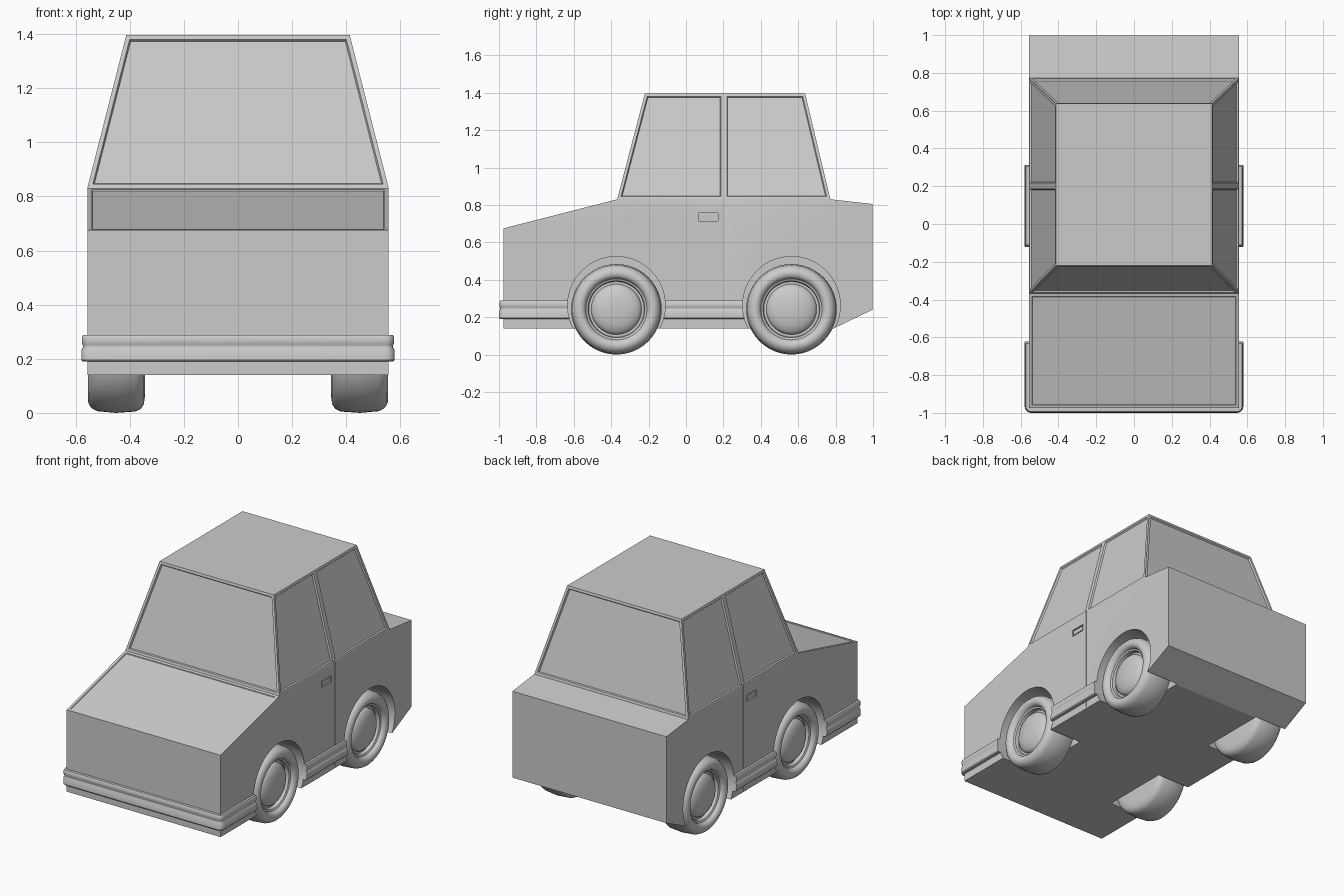
import bpy, bmesh, math
from mathutils import Vector, Matrix

if "Cube" in bpy.data.objects:
    bpy.data.objects.remove(bpy.data.objects["Cube"])

grey = bpy.data.materials.new("light grey")
grey.diffuse_color = (0.6, 0.6, 0.6, 1)
grey.use_nodes = True
grey.node_tree.nodes["Principled BSDF"].inputs["Base Color"].default_value = grey.diffuse_color

def make(name, bm):
    bmesh.ops.recalc_face_normals(bm, faces=bm.faces)
    me = bpy.data.meshes.new(name)
    bm.to_mesh(me)
    bm.free()
    ob = bpy.data.objects.new(name, me)
    me.materials.append(grey)
    bpy.context.collection.objects.link(ob)
    return ob

def activate(ob):
    bpy.ops.object.select_all(action='DESELECT')
    ob.select_set(True)
    bpy.context.view_layer.objects.active = ob

def smooth(ob, deg=35):
    activate(ob)
    bpy.ops.object.shade_smooth_by_angle(angle=math.radians(deg))

def cut(ob, cutter):
    m = ob.modifiers.new("cut", 'BOOLEAN')
    m.operation, m.object, m.solver = 'DIFFERENCE', cutter, 'EXACT'
    activate(ob)
    bpy.ops.object.modifier_apply(modifier=m.name)

def add_box(bm, lo, hi):
    lo, hi = Vector(lo), Vector(hi)
    mat = Matrix.Translation((lo + hi) / 2) @ Matrix.Diagonal((*(hi - lo), 1))
    bmesh.ops.create_cube(bm, size=1, matrix=mat)

W = 0.557                      # body half width
AXLES = (-0.372, 0.564)
SIDES = (-1, 1)

# Body: extruded side profile, cabin pulled up from the middle of the top
profile = [(-0.975, 0.14), (-0.975, 0.675), (-0.368, 0.83), (0.772, 0.83),
           (0.998, 0.805), (0.998, 0.24), (0.79, 0.14)]
bm = bmesh.new()
left = [bm.verts.new((-W, y, z)) for y, z in profile]
right = [bm.verts.new((W, y, z)) for y, z in profile]
bm.faces.new(left)
bm.faces.new(right[::-1])
n = len(profile)
for i in range(n):
    j = (i + 1) % n
    bm.faces.new((left[i], right[i], right[j], left[j]))
bmesh.ops.recalc_face_normals(bm, faces=bm.faces)
deck = next(f for f in bm.faces if all(abs(v.co.z - 0.83) < 1e-4 for v in f.verts))
ext = bmesh.ops.extrude_face_region(bm, geom=[deck])["geom"]
bmesh.ops.delete(bm, geom=[deck], context='FACES_ONLY')
for v in (g for g in ext if isinstance(g, bmesh.types.BMVert)):
    v.co = (math.copysign(0.413, v.co.x), -0.22 if v.co.y < 0 else 0.637, 1.396)
# split at the centre pillar
bmesh.ops.bisect_plane(bm, geom=bm.verts[:] + bm.edges[:] + bm.faces[:],
                       plane_co=(0, 0.202, 0), plane_no=(0, 1, 0))
bmesh.ops.recalc_face_normals(bm, faces=bm.faces)
# recessed panes and bonnet panel
panes = [f for f in bm.faces
         if f.calc_center_median().z > 0.9 and abs(f.normal.z) < 0.6]
bonnet = [f for f in bm.faces if f.normal.z > 0.5 and f.normal.y < -0.1
          and f.calc_center_median().z < 0.83]
bmesh.ops.inset_individual(bm, faces=panes, thickness=0.016, use_even_offset=True)
bmesh.ops.inset_individual(bm, faces=panes, thickness=0.005, depth=-0.01, use_even_offset=True)
bmesh.ops.inset_individual(bm, faces=bonnet, thickness=0.017, use_even_offset=True)
bmesh.ops.inset_individual(bm, faces=bonnet, thickness=0.002, depth=-0.005, use_even_offset=True)
body = make("car_body", bm)

# Bumper strip: ribbed section swept around the nose and along the sides
section = [(-0.02, 0.19), (0.017, 0.19), (0.022, 0.196), (0.022, 0.232), (0.016, 0.242),
           (0.016, 0.25), (0.02, 0.256), (0.02, 0.28), (0.015, 0.288), (-0.02, 0.288)]
half = [(W, 0.32, 1, 0)]
for k in range(6):
    a = math.radians(18 * k)
    half.append((W - 0.012 + 0.012 * math.cos(a), -0.966 - 0.012 * math.sin(a),
                 math.cos(a), -math.sin(a)))
path = half + [(-x, y, -nx, ny) for x, y, nx, ny in reversed(half)]
bm = bmesh.new()
rings = [[bm.verts.new((x + nx * d, y + ny * d, z)) for d, z in section]
         for x, y, nx, ny in path]
for a, b in zip(rings, rings[1:]):
    for i in range(len(section)):
        j = (i + 1) % len(section)
        bm.faces.new((a[i], a[j], b[j], b[i]))
bm.faces.new(rings[0])
bm.faces.new(rings[-1][::-1])
bumper = make("bumper_strip", bm)

# Cutters: wheel arches, door handles and door gaps
bm = bmesh.new()
for s in SIDES:
    for y in AXLES:
        mat = Matrix.Translation((s * 0.52, y, 0.263)) @ Matrix.Rotation(math.pi / 2, 4, 'Y')
        bmesh.ops.create_cone(bm, cap_ends=True, segments=64, radius1=0.261,
                              radius2=0.261, depth=0.4, matrix=mat)
        add_box(bm, (s * 0.52 - 0.2, y - 0.2, -0.1), (s * 0.52 + 0.2, y + 0.2, -0.05))
arches = make("arch_cutter", bm)
bm = bmesh.new()
for s in SIDES:
    add_box(bm, (s * 0.6 - 0.053, 0.068, 0.715), (s * 0.6 + 0.053, 0.17, 0.758))
    add_box(bm, (s * 0.6 - 0.05, 0.199, 0.15), (s * 0.6 + 0.05, 0.205, 0.84))
details = make("detail_cutter", bm)
cut(body, arches)
cut(body, details)
cut(bumper, arches)
for c in (arches, details):
    bpy.data.objects.remove(c, do_unlink=True)
smooth(body, 15)
smooth(bumper)

# Door handles: small plates inside the recesses
bm = bmesh.new()
for s in SIDES:
    add_box(bm, (s * 0.55 - 0.005, 0.075, 0.722), (s * 0.55 + 0.005, 0.163, 0.751))
make("door_handles", bm)

# Wheels: lathed section (radius, x)
wheel = [(0, 0.545), (0.05, 0.543), (0.09, 0.536), (0.12, 0.524), (0.132, 0.512),
         (0.135, 0.5), (0.148, 0.5), (0.152, 0.522), (0.163, 0.527), (0.167, 0.54),
         (0.18, 0.552), (0.197, 0.555), (0.213, 0.55), (0.227, 0.538), (0.236, 0.518),
         (0.242, 0.45), (0.237, 0.38), (0.228, 0.36), (0.21, 0.348), (0.18, 0.344), (0, 0.344)]
for s in SIDES:
    for y, end in zip(AXLES, ("front", "rear")):
        bm = bmesh.new()
        vs = [bm.verts.new((s * x, y, 0.242 + r)) for r, x in wheel]
        es = [bm.edges.new(p) for p in zip(vs, vs[1:])]
        bmesh.ops.spin(bm, geom=vs + es, cent=(0, y, 0.242), axis=(1, 0, 0),
                       angle=2 * math.pi, steps=48, use_merge=True)
        bmesh.ops.remove_doubles(bm, verts=bm.verts, dist=1e-5)
        smooth(make(f"{end}_{'right' if s > 0 else 'left'}_wheel", bm))
